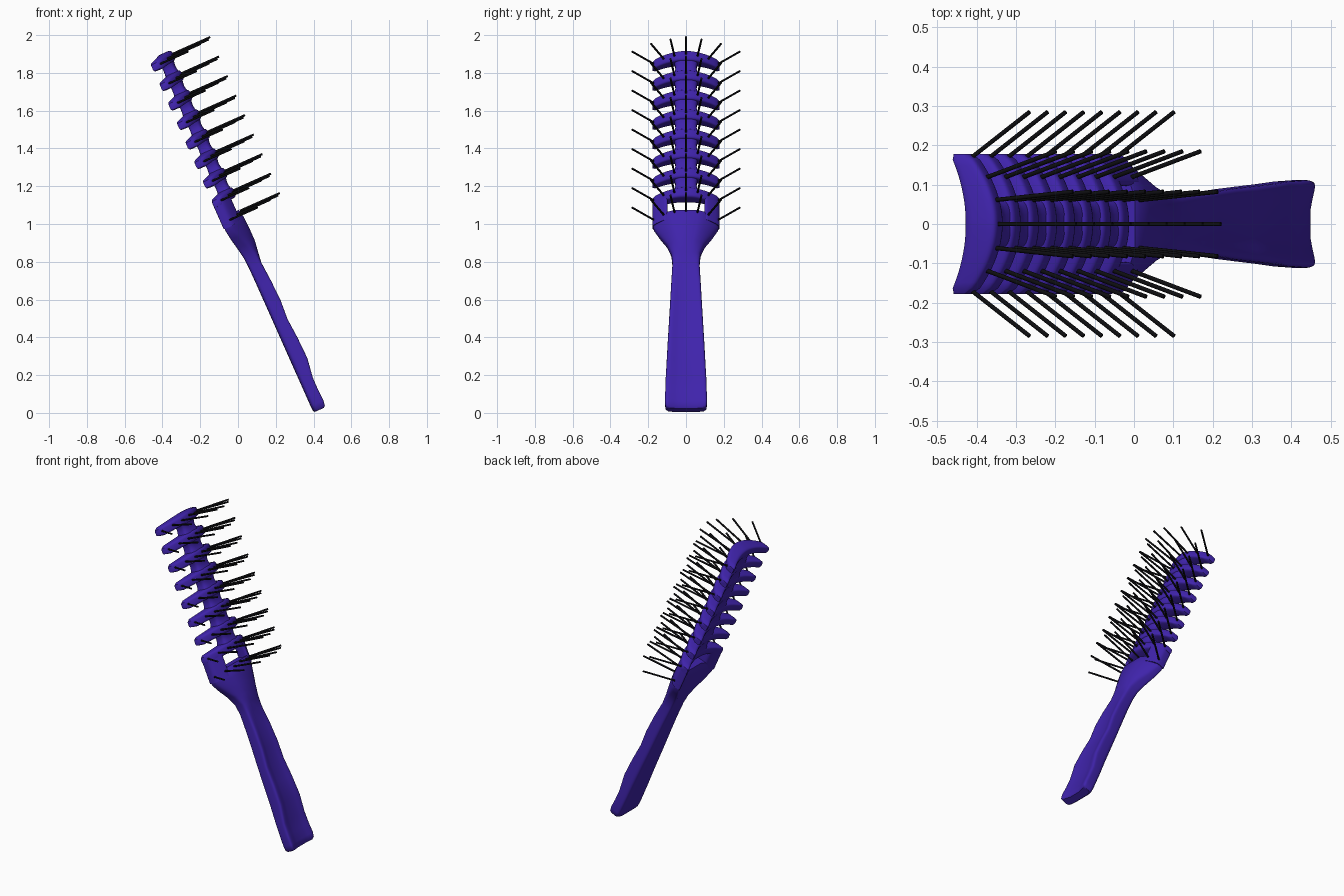
import bpy, bmesh, math
from mathutils import Vector

if "Cube" in bpy.data.objects:
    bpy.data.objects.remove(bpy.data.objects["Cube"])

A = math.radians(24)
W = 0.178            # half width of the head
STEP, TOP = 0.113, 2.032


def place(u, y, w):
    # u runs along the brush, w points toward the bristles
    return Vector((0.4 - u * math.sin(A) + w * math.cos(A), y,
                   u * math.cos(A) + w * math.sin(A)))


def back(y): return 0.006 - 0.052 * (y / W) ** 2
def front(y): return 0.094 - 0.082 * (y / W) ** 2


def material(name, col):
    m = bpy.data.materials.new(name)
    m.diffuse_color = (*col, 1)
    m.use_nodes = True
    m.node_tree.nodes["Principled BSDF"].inputs["Base Color"].default_value = m.diffuse_color
    return m


purple = material("purple_plastic", (0.05, 0.017, 0.41))
black = material("black_nylon", (0.004, 0.004, 0.005))


def finish(name, bm, mat, angle=45):
    bmesh.ops.recalc_face_normals(bm, faces=bm.faces)
    me = bpy.data.meshes.new(name)
    bm.to_mesh(me)
    bm.free()
    ob = bpy.data.objects.new(name, me)
    bpy.context.collection.objects.link(ob)
    me.materials.append(mat)
    bpy.ops.object.select_all(action='DESELECT')
    ob.select_set(True)
    bpy.context.view_layer.objects.active = ob
    bpy.ops.object.shade_smooth_by_angle(angle=math.radians(angle))
    return ob


def loft(bm, rings):
    vs = [[bm.verts.new(p) for p in r] for r in rings]
    n = len(vs[0])
    for a, b in zip(vs, vs[1:]):
        for i in range(n):
            bm.faces.new((a[i], a[(i + 1) % n], b[(i + 1) % n], b[i]))
    bm.faces.new(vs[0])
    bm.faces.new(vs[-1][::-1])


def squircle(n, e):
    # unit rounded square
    f = lambda v: math.copysign(abs(v) ** e, v) if abs(v) > 1e-6 else 0.0
    return [(f(math.cos(t)), f(math.sin(t))) for t in
            (2 * math.pi * (i + 0.5) / n for i in range(n))]


def section(u, yc, half, lo, hi, drop=0.0, n=40, e=0.4):
    # cross-section between back curve lo(y) and front curve hi(y)
    pts = []
    for cx, sx in squircle(n, e):
        y = yc + half * cx
        m, h = (lo(y) + hi(y)) / 2, (hi(y) - lo(y)) / 2
        pts.append(place(u - drop * (y / W) ** 2, y, m + h * sx))
    return pts


# handle: u, half width, back centre, back edge, front centre, front edge
stations = [
    (0.002, .100, .008, .010, .048, .070), (0.012, .109, .001, .002, .056, .082),
    (0.04, .112, 0, 0, .060, .086), (0.10, .110, 0, 0, .060, .082),
    (0.17, .108, 0, 0, .062, .082), (0.28, .102, 0, 0, .075, .100),
    (0.40, .096, 0, 0, .072, .096), (0.51, .090, 0, 0, .066, .086),
    (0.615, .084, 0, 0, .072, .094), (0.73, .078, 0, 0, .072, .088),
    (0.84, .072, 0, -.004, .070, .075), (0.90, .077, 0, -.012, .080, .070),
    (0.96, .100, 0, -.027, .092, .055), (1.02, .138, .002, -.040, .096, .030),
    (1.08, .170, .005, -.047, .096, .014), (1.13, .178, .006, -.047, .092, .012),
    (1.145, .176, .014, -.042, .084, .008)]
bm = bmesh.new()
rings = []
for u, b, bc, be, fc, fe in stations:
    lo = lambda y: bc + (be - bc) * (y / b) ** 2
    hi = lambda y: fc + (fe - fc) * (y / b) ** 2
    rings.append(section(u, 0, b, lo, hi, 0.02 * max(0, (u - 0.9) / 0.25)))
loft(bm, rings)
finish("handle", bm, purple)

# side bridges closing the slot between handle and lowest rib
bm = bmesh.new()
for s in (-1, 1):
    loft(bm, [section(u, s * 0.137, 0.040, back, front, 0.02, 24)
              for u in (1.10, 1.16, 1.20, 1.25)])
finish("slot_bridges", bm, purple)

# spine, swelling slightly at every rib
bm = bmesh.new()
rings = []
for i in range(57):
    u = 1.239 + i * (TOP - 1.239) / 56
    k = 0.5 + 0.5 * math.cos(2 * math.pi * (TOP - u) / STEP)
    hi = lambda y: front(y) - 0.014 + 0.010 * k
    lo = lambda y: back(y) + 0.006 - 0.004 * k
    rings.append(section(u, 0, 0.056 + 0.012 * k, lo, hi, 0.0, 28))
loft(bm, rings)
finish("spine", bm, purple)

# arched ribs
bm = bmesh.new()
for r in range(8):
    uc = TOP - r * STEP
    rings = []
    for j in range(25):
        y = -W + 2 * W * j / 24
        t = abs(y) / W
        k = 0.72 if j in (0, 24) else 1.0
        m, h = (back(y) + front(y)) / 2, (front(y) - back(y)) / 2 * k
        hu = (0.031 - 0.005 * t) * k
        rings.append([place(uc - 0.018 * t * t + hu * a, y, m + h * c)
                      for a, c in squircle(20, 0.45)])
    loft(bm, rings)
finish("ribs", bm, purple)

# bristles: root y, root w, tip y, tip w, drop in u
fan = [(0, .08, 0, .31, 0), (.06, .07, .082, .297, .008),
       (.115, .045, .185, .248, .012), (.163, .0, .285, .170, .022)]
bm = bmesh.new()
for r in range(9):
    for y0, w0, y1, w1, drop in fan:
        for s in ((1,) if y0 == 0 else (-1, 1)):
            u = 2.040 - r * STEP - drop
            p, q = place(u, s * y0, w0), place(u, s * y1, w1)
            d = q - p
            mat = d.to_track_quat('Z', 'Y').to_matrix().to_4x4()
            mat.translation = (p + q) / 2
            bmesh.ops.create_cone(bm, cap_ends=True, segments=8, radius1=0.0055,
                                  radius2=0.0055, depth=d.length, matrix=mat)
finish("bristles", bm, black, 50)
